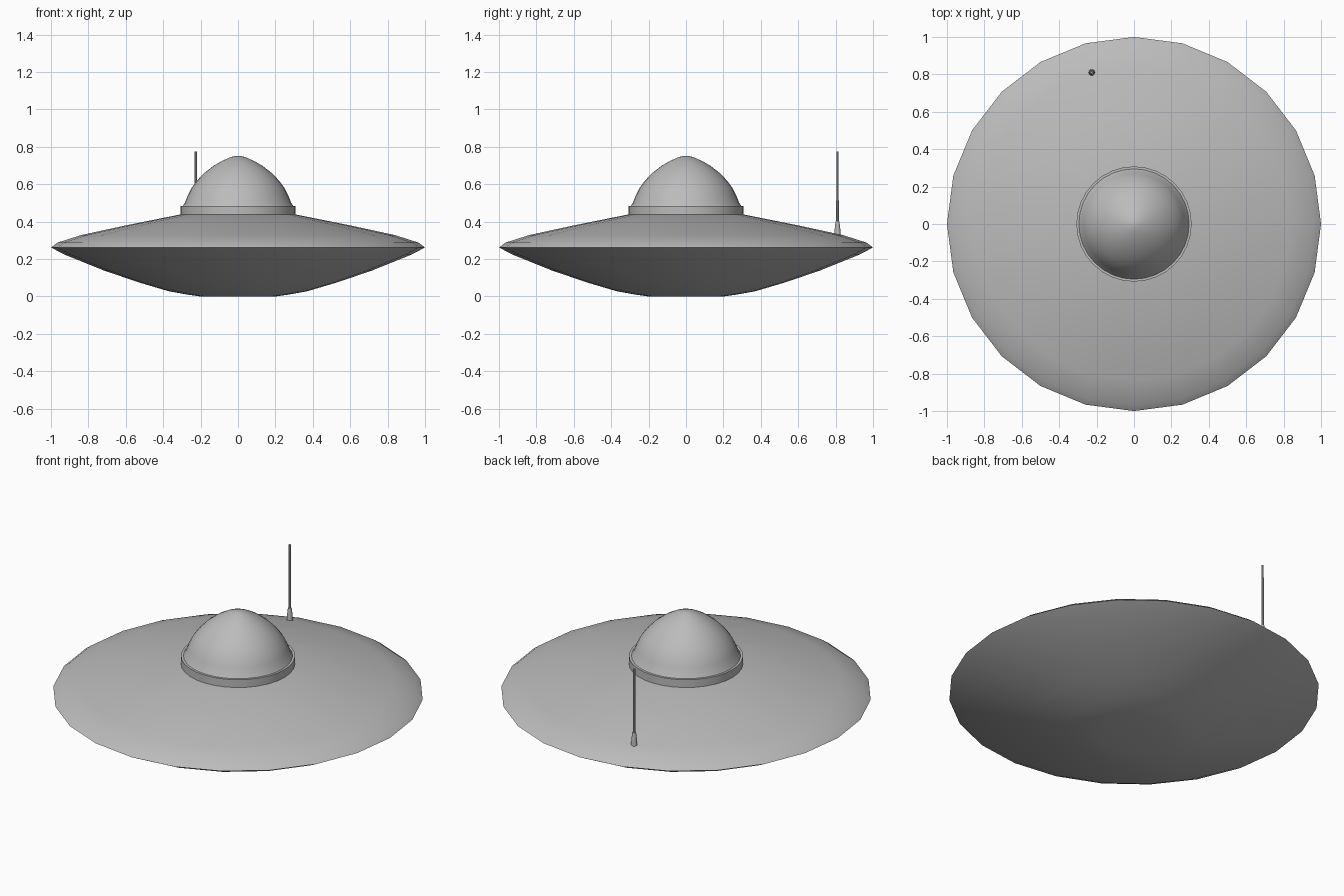
import bpy, bmesh
from math import sin, cos, pi, radians

cube = bpy.data.objects.get("Cube")
if cube:
    bpy.data.objects.remove(cube, do_unlink=True)

metal = bpy.data.materials.new("grey metal")
metal.use_nodes = True
GREY = (0.5, 0.5, 0.5, 1)
metal.diffuse_color = GREY
metal.node_tree.nodes["Principled BSDF"].inputs["Base Color"].default_value = GREY


def lathe(name, profile, sides, center=(0, 0), angle=40):
    """Spin (radius, height) points, bottom to top, into a closed solid."""
    bm = bmesh.new()
    rings = []
    for r, z in profile:
        count = sides if r > 0 else 1
        rings.append([bm.verts.new((r * cos(2 * pi * i / sides),
                                    r * sin(2 * pi * i / sides), z))
                      for i in range(count)])
    for low, high in zip(rings, rings[1:]):
        for i in range(sides):
            j = (i + 1) % sides
            if len(high) == 1:
                bm.faces.new((low[i], low[j], high[0]))
            else:
                bm.faces.new((low[i], low[j], high[j], high[i]))
    bm.faces.new(rings[0][::-1])
    if len(rings[-1]) > 1:
        bm.faces.new(rings[-1])
    mesh = bpy.data.meshes.new(name)
    bm.to_mesh(mesh)
    bm.free()
    mesh.materials.append(metal)
    obj = bpy.data.objects.new(name, mesh)
    obj.location = (*center, 0)
    bpy.context.collection.objects.link(obj)
    bpy.ops.object.select_all(action="DESELECT")
    obj.select_set(True)
    bpy.context.view_layer.objects.active = obj
    bpy.ops.object.shade_smooth_by_angle(angle=radians(angle))
    return obj


# Saucer hull with a coarse, soft-edged rim
lathe("saucer_hull", [(0.2, 0), (0.27, 0.01), (0.37, 0.028), (0.53, 0.075),
                      (0.72, 0.14), (0.93, 0.225), (1, 0.262), (0.965, 0.288),
                      (0.84, 0.328), (0.6, 0.38), (0.3, 0.44)], 24, angle=75)

# Collar and pointed dome
lathe("dome_collar", [(0.308, 0.435), (0.308, 0.485), (0.28, 0.485)], 32)
lathe("dome", [(0.298, 0.48), (0.285, 0.5), (0.27, 0.538), (0.25, 0.578),
               (0.22, 0.619), (0.18, 0.66), (0.133, 0.697), (0.085, 0.725),
               (0.04, 0.745), (0.015, 0.751), (0, 0.752)], 32)

# Antenna near the back edge
SPOT = (-0.226, 0.81)
lathe("antenna_base", [(0.017, 0.32), (0.015, 0.36), (0.01, 0.4)], 12, SPOT)
lathe("antenna_rod", [(0.007, 0.39), (0.006, 0.776)], 8, SPOT)
